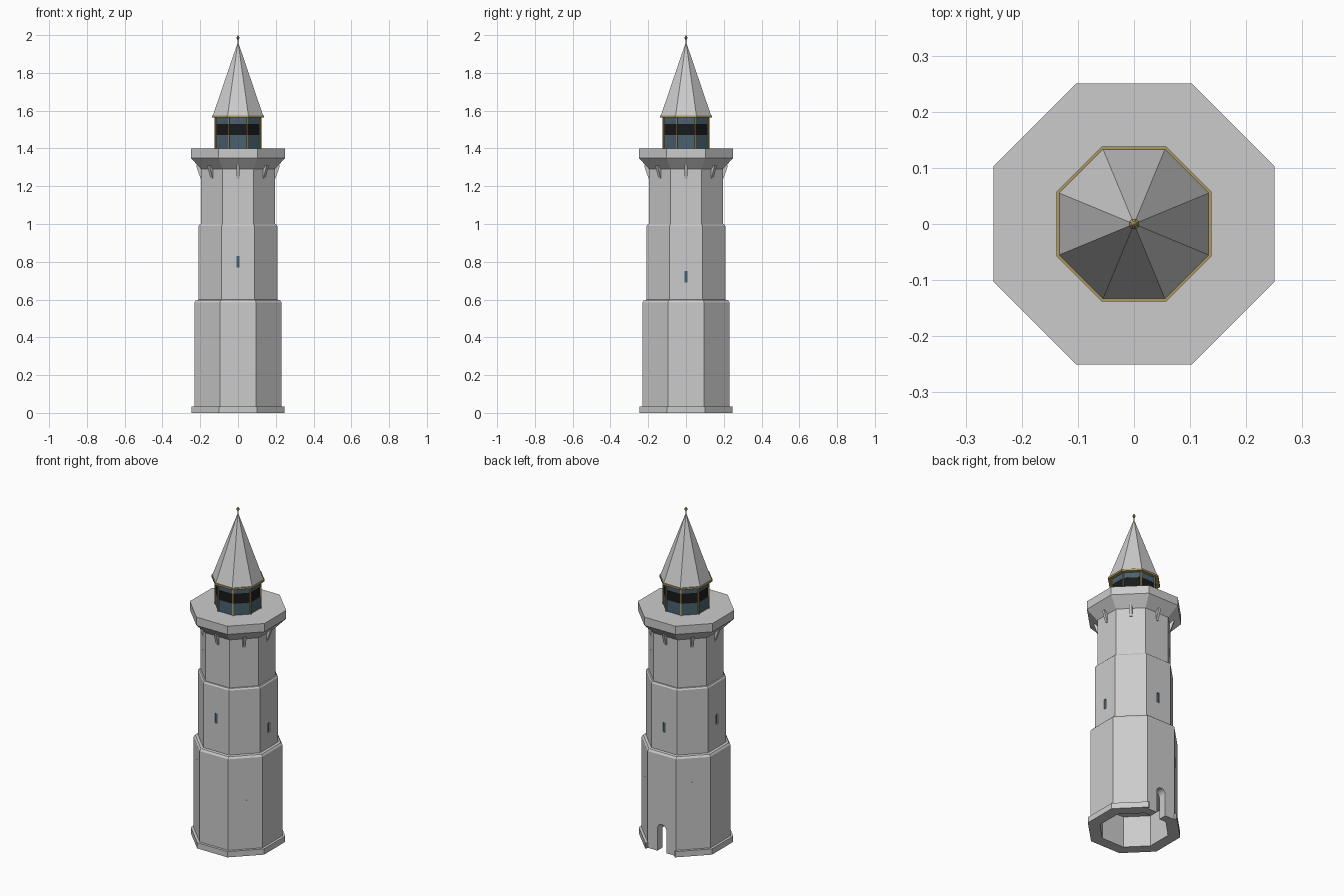
import bpy, bmesh, math
from mathutils import Matrix, Vector

if "Cube" in bpy.data.objects:
    bpy.data.objects.remove(bpy.data.objects["Cube"])


def material(name, col):
    m = bpy.data.materials.new(name)
    m.diffuse_color = (*col, 1)
    m.use_nodes = True
    m.node_tree.nodes["Principled BSDF"].inputs["Base Color"].default_value = m.diffuse_color
    return m


GLASS = material("dark_glass", (0.07, 0.12, 0.16))
BLACK = material("black", (0.01, 0.01, 0.01))
GOLD = material("gold", (0.42, 0.33, 0.12))


def finish(name, bm, mat=None):
    bmesh.ops.remove_doubles(bm, verts=bm.verts, dist=1e-5)
    bmesh.ops.recalc_face_normals(bm, faces=bm.faces)
    me = bpy.data.meshes.new(name)
    bm.to_mesh(me)
    bm.free()
    ob = bpy.data.objects.new(name, me)
    bpy.context.collection.objects.link(ob)
    if mat:
        me.materials.append(mat)
    return ob


def octagon(name, profile, mat=None, ring=False):
    """Sweep (apothem, z) points round eight flat sides; ring closes the profile."""
    bm = bmesh.new()
    k = 1 / math.cos(math.pi / 8)
    rows = []
    for a, z in profile:
        if a == 0:
            rows.append([bm.verts.new((0, 0, z))] * 8)
        else:
            rows.append([bm.verts.new((a * k * math.cos((i + .5) * math.pi / 4),
                                       a * k * math.sin((i + .5) * math.pi / 4), z)) for i in range(8)])
    pairs = list(zip(rows, rows[1:]))
    if ring:
        pairs.append((rows[-1], rows[0]))
    for lo, hi in pairs:
        for i in range(8):
            j = (i + 1) % 8
            vs = list(dict.fromkeys([lo[i], lo[j], hi[j], hi[i]]))
            bm.faces.new(vs)
    return finish(name, bm, mat)


def add_box(bm, angle, dist, z, size):
    """Box on the wall facing 'angle' degrees; size is depth, width, height."""
    m = (Matrix.Rotation(math.radians(angle), 4, 'Z') @ Matrix.Translation((dist, 0, z))
         @ Matrix.Diagonal((*size, 1)))
    bmesh.ops.create_cube(bm, size=1, matrix=m)


def cut(ob, cutter):
    cutter.hide_render = True
    mod = ob.modifiers.new("cut", 'BOOLEAN')
    mod.operation, mod.solver, mod.object = 'DIFFERENCE', 'EXACT', cutter
    bpy.context.view_layer.objects.active = ob
    bpy.ops.object.modifier_apply(modifier=mod.name)
    bpy.data.objects.remove(cutter)


# Stepped tower with the entrance room open underneath
tower = octagon("tower", [(0, .19), (.18, .19), (.18, 0), (.23, 0), (.23, .585), (.222, .597),
                          (.208, .6), (.208, .99), (.202, .999), (.195, 1.0), (.195, 1.29),
                          (.25, 1.35), (.25, 1.4), (0, 1.4)])
plinth = octagon("plinth", [(.23, 0), (.245, 0), (.245, .035), (.23, .035)], ring=True)

# Arched doorway through the back wall
bm = bmesh.new()
r, spring = .03, .135
pts = [(-r, -.05), (r, -.05)] + [(r * math.cos(t * math.pi / 8), spring + r * math.sin(t * math.pi / 8))
                                 for t in range(9)]
face = bm.faces.new([bm.verts.new((x, .15, z)) for x, z in pts])
ext = bmesh.ops.extrude_face_region(bm, geom=[face])
bmesh.ops.translate(bm, vec=(0, .15, 0), verts=[v for v in ext["geom"] if isinstance(v, bmesh.types.BMVert)])
cut(tower, finish("door_cutter", bm))

# Plinth stops at the door side
bm = bmesh.new()
add_box(bm, 90, .26, .02, (.08, .189, .2))
cut(plinth, finish("plinth_cutter", bm))

# Windows climbing round the middle tier, with dark panes
mid = [(-90, .80), (0, .72), (90, .745), (180, .77)]
bm = bmesh.new()
for a, z in mid:
    add_box(bm, a, .208, z, (.02, .018, .06))
cut(tower, finish("window_cutter", bm))
bm = bmesh.new()
for a, z in mid:
    add_box(bm, a, .2, z, (.005, .018, .06))
finish("window_panes", bm, GLASS)

# Blind slits on the diagonal walls
bm = bmesh.new()
for a, z in [(-45, .30), (45, .36), (135, .41), (225, .46)]:
    add_box(bm, a, .229, z, (.004, .018, .06))
for a in (45, 135, 225, 315):
    add_box(bm, a, .194, 1.12, (.004, .018, .06))
finish("blind_slits", bm)

# Wedge brackets below the gallery
bm = bmesh.new()
for i in range(8):
    rot = Matrix.Rotation(i * math.pi / 4, 3, 'Z')
    sides = [[bm.verts.new(rot @ Vector((x, y, z))) for x, z in
              [(.19, 1.24), (.198, 1.24), (.222, 1.31), (.19, 1.31)]] for y in (-.008, .008)]
    bm.faces.new(sides[0])
    bm.faces.new(sides[1])
    for j in range(4):
        k = (j + 1) % 4
        bm.faces.new([sides[0][j], sides[0][k], sides[1][k], sides[1][j]])
finish("gallery_brackets", bm)

# Lantern room: glass with a black band and gold corner posts
octagon("lantern_lower", [(0, 1.4), (.118, 1.4), (.118, 1.47), (0, 1.47)], GLASS)
octagon("lantern_band", [(0, 1.47), (.117, 1.47), (.117, 1.53), (0, 1.53)], BLACK)
octagon("lantern_upper", [(0, 1.53), (.118, 1.53), (.118, 1.565), (0, 1.565)], GLASS)
bm = bmesh.new()
for i in range(8):
    add_box(bm, 22.5 + 45 * i, .118 / math.cos(math.pi / 8), 1.483, (.008, .008, .166))
finish("lantern_posts", bm, GOLD)

# Roof, eave ring and finial
octagon("eave_ring", [(.115, 1.563), (.138, 1.563), (.138, 1.574), (.115, 1.574)], GOLD, ring=True)
octagon("roof", [(0, 1.568), (.133, 1.568), (.133, 1.574), (0, 1.965)])
octagon("finial", [(0, 1.95), (.003, 1.95), (.003, 1.975), (.009, 1.985), (.004, 1.995), (0, 2.0)], GOLD)
